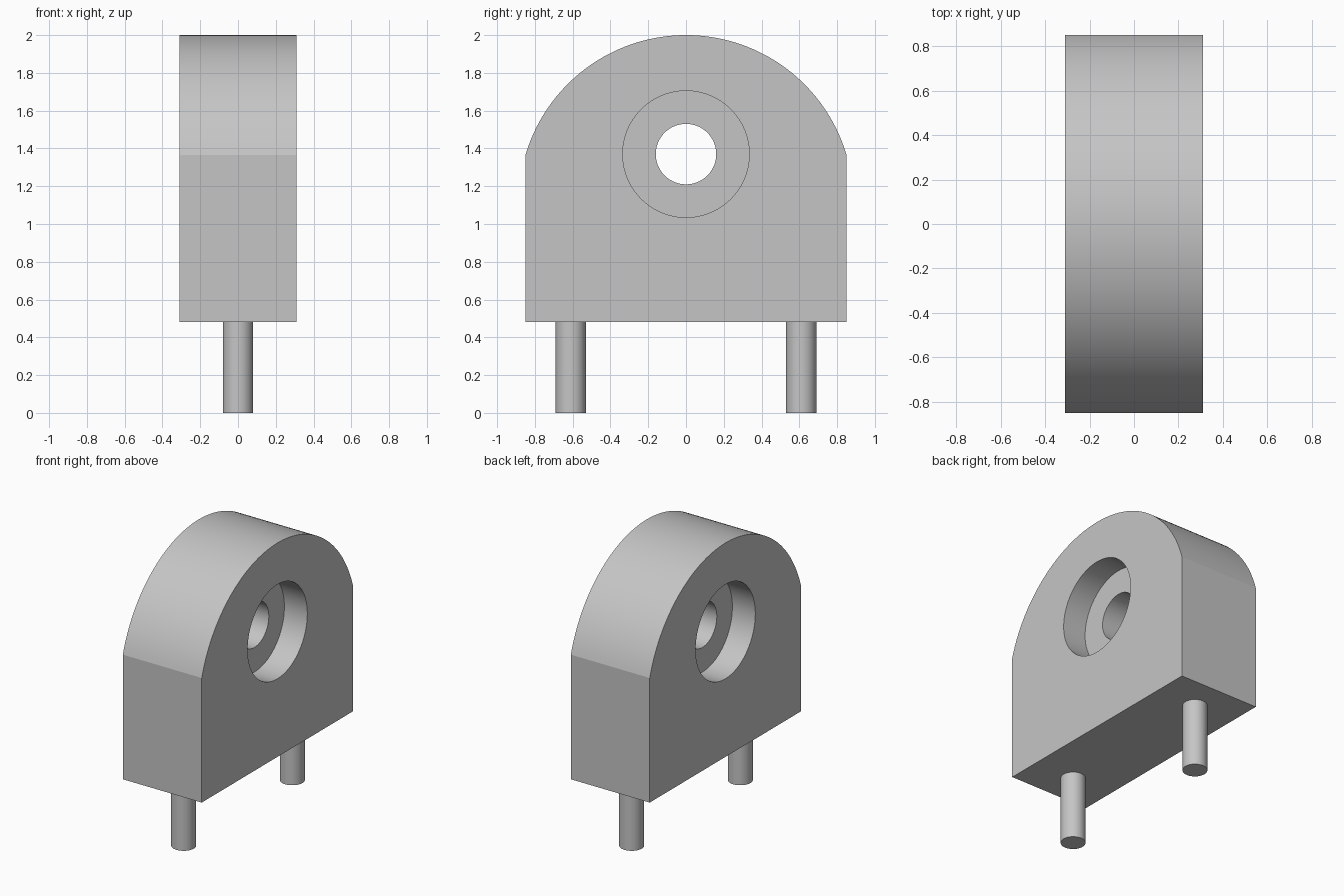
import bpy, bmesh, math

cube = bpy.data.objects.get("Cube")
if cube:
    bpy.data.objects.remove(cube, do_unlink=True)

HALF_X, HALF_Y = 0.31, 0.85
BASE_Z, SHOULDER_Z, TOP_Z = 0.48, 1.365, 2.0
BORE_Z, BORE_R, RECESS_R, RECESS_DEPTH = 1.37, 0.16, 0.335, 0.18
PIN_Y, PIN_R = 0.61, 0.08

grey = bpy.data.materials.new("plain grey")
grey.use_nodes = True
grey.diffuse_color = (0.56, 0.56, 0.56, 1)
grey.node_tree.nodes["Principled BSDF"].inputs["Base Color"].default_value = grey.diffuse_color


def smooth(obj):
    bpy.ops.object.select_all(action='DESELECT')
    obj.select_set(True)
    bpy.context.view_layer.objects.active = obj
    bpy.ops.object.shade_smooth_by_angle(angle=math.radians(15))


def cylinder(name, radius, depth, location, along_x=False):
    rotation = (0, math.pi / 2, 0) if along_x else (0, 0, 0)
    bpy.ops.mesh.primitive_cylinder_add(vertices=96, radius=radius, depth=depth,
                                        location=location, rotation=rotation)
    obj = bpy.context.object
    obj.name = name
    obj.data.materials.append(grey)
    return obj


# Block: flat sides and base under a shallow-shouldered arch
rise = TOP_Z - SHOULDER_Z
arch_r = (HALF_Y ** 2 + rise ** 2) / (2 * rise)
arch_z = TOP_Z - arch_r
sweep = math.asin(HALF_Y / arch_r)
profile = [(-HALF_Y, BASE_Z), (HALF_Y, BASE_Z)]
steps = 64
for i in range(steps + 1):
    a = sweep * (1 - 2 * i / steps)
    profile.append((arch_r * math.sin(a), arch_z + arch_r * math.cos(a)))

bm = bmesh.new()
face = bm.faces.new([bm.verts.new((-HALF_X, y, z)) for y, z in profile])
extruded = bmesh.ops.extrude_face_region(bm, geom=[face])
moved = [g for g in extruded["geom"] if isinstance(g, bmesh.types.BMVert)]
bmesh.ops.translate(bm, verts=moved, vec=(2 * HALF_X, 0, 0))
bmesh.ops.recalc_face_normals(bm, faces=bm.faces)
mesh = bpy.data.meshes.new("bearing_block")
bm.to_mesh(mesh)
bm.free()
mesh.materials.append(grey)
block = bpy.data.objects.new("bearing_block", mesh)
bpy.context.collection.objects.link(block)

# Through bore and a round recess on each side
cutters = [cylinder("bore_cutter", BORE_R, 4 * HALF_X, (0, 0, BORE_Z), True)]
for side in (-1, 1):
    cutters.append(cylinder("recess_cutter", RECESS_R, 2 * RECESS_DEPTH,
                            (side * HALF_X, 0, BORE_Z), True))
for cutter in cutters:
    bpy.context.view_layer.objects.active = block
    mod = block.modifiers.new("cut", 'BOOLEAN')
    mod.operation = 'DIFFERENCE'
    mod.solver = 'EXACT'
    mod.object = cutter
    bpy.ops.object.modifier_apply(modifier=mod.name)
    bpy.data.objects.remove(cutter, do_unlink=True)
smooth(block)

# Two mounting pins under the block
for name, side in (("front_pin", -1), ("back_pin", 1)):
    smooth(cylinder(name, PIN_R, BASE_Z, (0, side * PIN_Y, BASE_Z / 2)))
